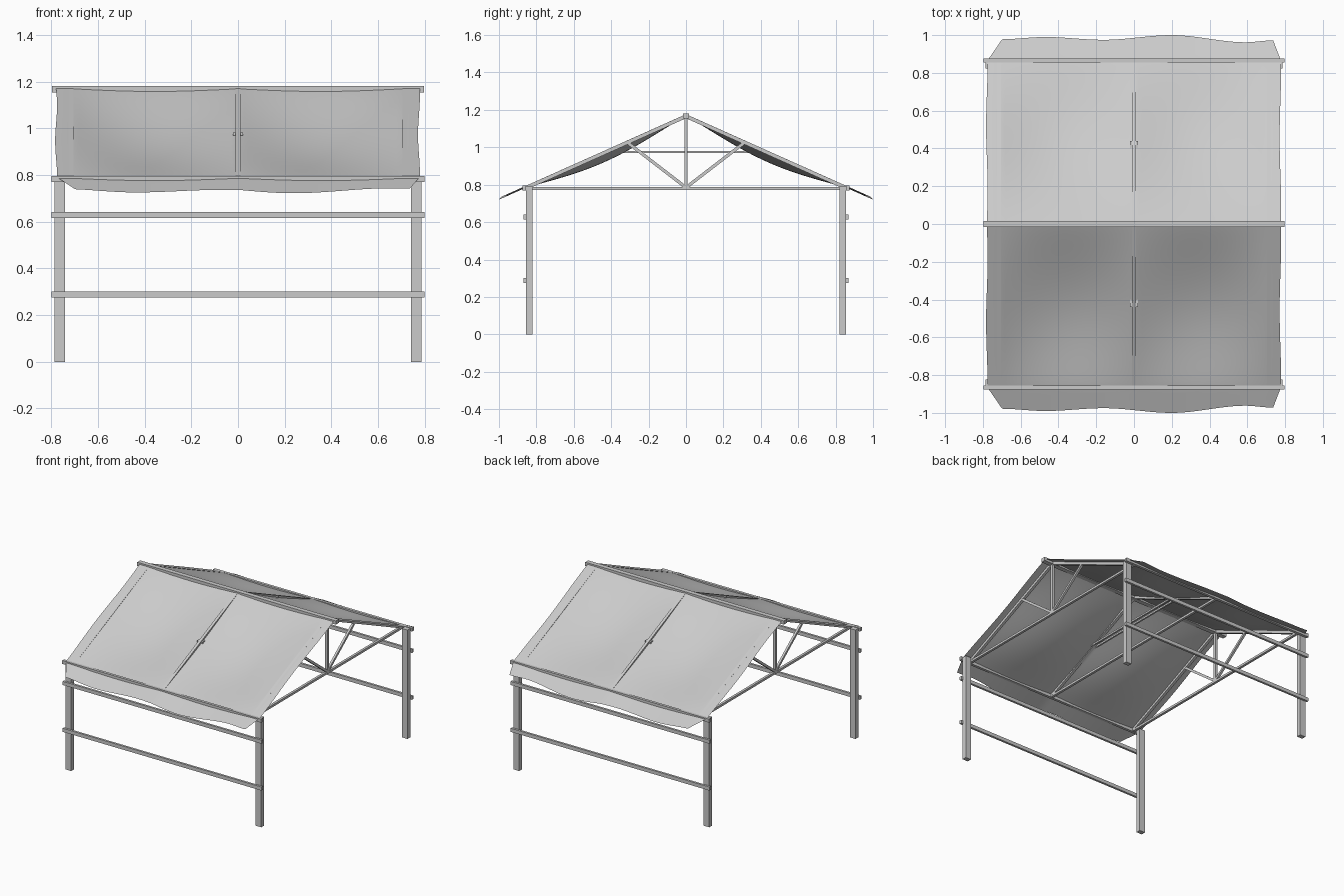
import bpy, bmesh, math
from mathutils import Vector, Matrix

if "Cube" in bpy.data.objects:
    bpy.data.objects.remove(bpy.data.objects["Cube"])


def finish(name, bm, smooth=False):
    bmesh.ops.recalc_face_normals(bm, faces=bm.faces)
    mesh = bpy.data.meshes.new(name)
    bm.to_mesh(mesh)
    bm.free()
    ob = bpy.data.objects.new(name, mesh)
    bpy.context.collection.objects.link(ob)
    for p in mesh.polygons:
        p.use_smooth = smooth
    return ob


def box(name, x, y, z):
    """Box from (min, max) pairs."""
    bm = bmesh.new()
    c = Vector([(a + b) / 2 for a, b in (x, y, z)])
    s = [b - a for a, b in (x, y, z)]
    bmesh.ops.create_cube(bm, size=1, matrix=Matrix.Translation(c) @ Matrix.Diagonal((*s, 1)))
    return finish(name, bm)


def beam(name, x, a, b, w, h):
    """Bar in a plane of constant x, running between (y, z) points a and b."""
    dy, dz = b[0] - a[0], b[1] - a[1]
    bm = bmesh.new()
    m = (Matrix.Translation((x, (a[0] + b[0]) / 2, (a[1] + b[1]) / 2))
         @ Matrix.Rotation(math.atan2(dz, dy), 4, 'X')
         @ Matrix.Diagonal((w, math.hypot(dy, dz), h, 1)))
    bmesh.ops.create_cube(bm, size=1, matrix=m)
    return finish(name, bm)


def span(s, a, b):
    return tuple(sorted((s * a, s * b)))


def lerp_table(t, x):
    for (x0, y0), (x1, y1) in zip(t, t[1:]):
        if x <= x1:
            f = max(0, (x - x0) / (x1 - x0))
            f = f * f * (3 - 2 * f)
            return y0 + (y1 - y0) * f
    return t[-1][1]


# wavy outer edge of the cloth: x -> y reach
EDGE = [(-0.70, 0.978), (-0.47, 0.99), (-0.16, 0.975), (0.2, 1.0), (0.59, 0.962), (0.735, 0.972)]


def roof_z(y):
    return 1.177 - 0.447 * y


def cloth(name, sy, nx=64, ny=48):
    bm = bmesh.new()
    rows = []
    for j in range(ny + 1):
        v = j / ny
        row = []
        for i in range(nx + 1):
            u = i / nx
            # sides taper in past the eave rail
            t = max(0, (v - 0.885) / 0.115)
            left = -0.779 + 0.079 * t + 0.004 * math.sin(v * 9)
            right = 0.775 - 0.04 * t + 0.004 * math.sin(v * 8 + 1)
            x = left + (right - left) * u
            y = 0.012 + (lerp_table(EDGE, x) - 0.012) * v
            # belly between the trusses, held up at the rafters
            bay = math.sin(math.pi * min(1, abs(x) / 0.715))
            belly = math.sin(math.pi * min(1, y / 0.87)) ** 1.2
            sag = belly * (0.012 * (1 - min(1, abs(x) / 0.715)) + 0.045 * bay)
            sag += 0.010 * bay
            row.append(bm.verts.new((x, sy * y, roof_z(y) - sag)))
        rows.append(row)
    for r0, r1 in zip(rows, rows[1:]):
        for i in range(nx):
            bm.faces.new((r0[i], r0[i + 1], r1[i + 1], r1[i]))
    return finish(name, bm, True)


# ridge beam
box("ridge_beam", (-0.797, 0.797), (-0.017, 0.017), (1.153, 1.18))

for sy, side in ((-1, "front"), (1, "back")):
    # corner posts
    for sx in (-1, 1):
        box(side + "_post", span(sx, 0.74, 0.785), span(sy, 0.822, 0.855), (0, 0.79))
    # eave rail and two lower wall rails
    box(side + "_eave_rail", (-0.798, 0.798), span(sy, 0.855, 0.875), (0.77, 0.795))
    for z in (0.275, 0.615):
        box(side + "_wall_rail", (-0.798, 0.798), span(sy, 0.854, 0.87), (z, z + 0.026))
    # cloth roof half
    cloth(side + "_roof_cloth", sy)
    # rafters
    for x in (-0.715, 0, 0.715):
        beam("rafter", x, (sy * 0.008, roof_z(0.008) - 0.011),
             (sy * 0.862, roof_z(0.862) - 0.011), 0.02, 0.02)
    # diagonal struts of the end trusses
    for x in (-0.715, 0.715):
        beam("truss_strut", x, (0, 0.785), (sy * 0.312, 1.025), 0.016, 0.017)

# bottom chords and king posts
for x in (-0.715, 0, 0.715):
    beam("truss_chord", x, (-0.86, 0.78), (0.86, 0.78), 0.018, 0.016)
    if x:
        box("king_post", (x - 0.009, x + 0.009), (-0.009, 0.009), (0.785, 1.16))

# paired collar ties clasping the middle rafters
for sx in (-1, 1):
    beam("collar_tie", sx * 0.016, (-0.44, 0.975), (0.44, 0.975), 0.012, 0.013)
